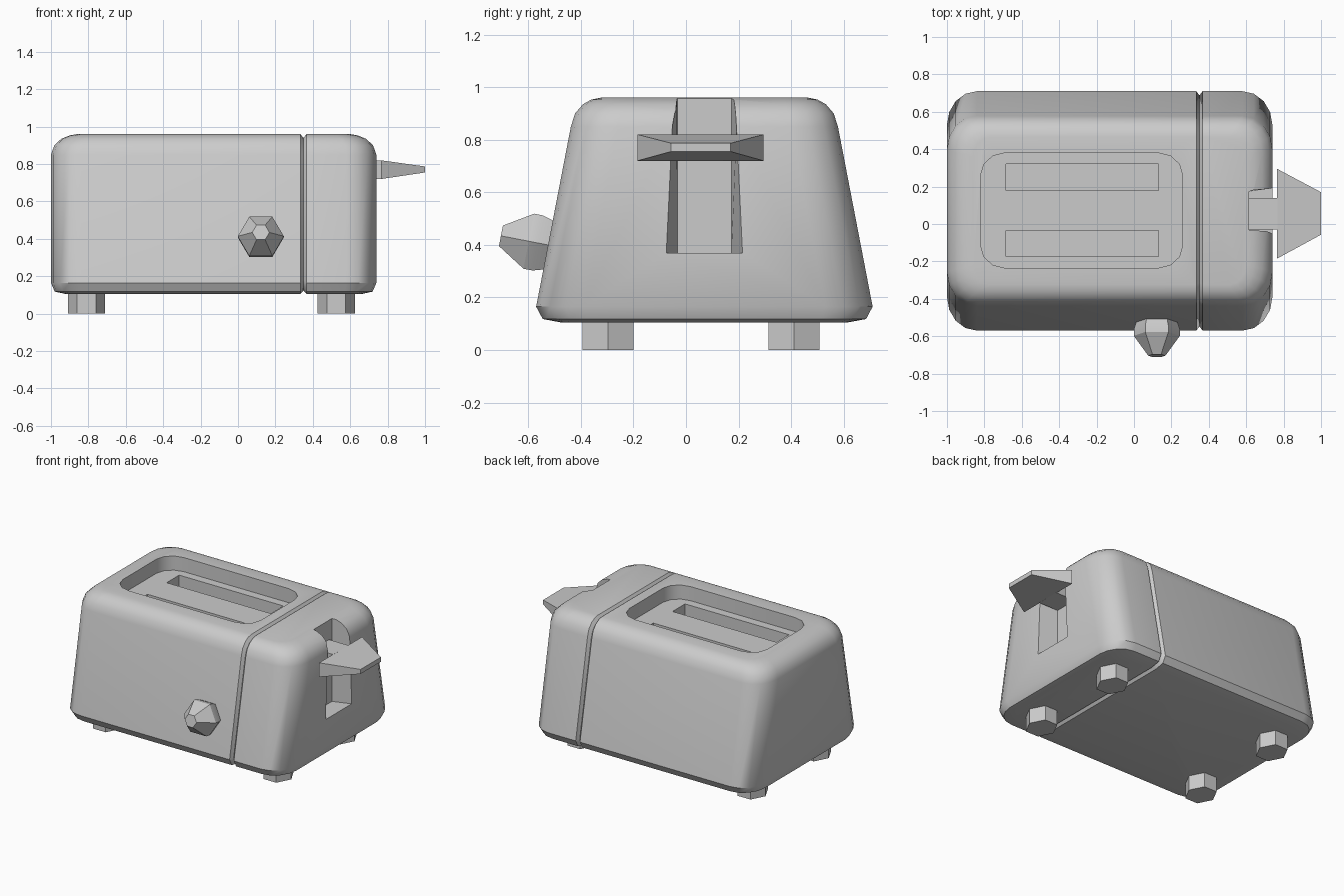
import bpy, bmesh, math
from mathutils import Vector

if "Cube" in bpy.data.objects:
    bpy.data.objects.remove(bpy.data.objects["Cube"])

CY = 0.07  # centre line of the body in y


def finish(name, bm, smooth=None):
    bmesh.ops.recalc_face_normals(bm, faces=bm.faces)
    me = bpy.data.meshes.new(name)
    bm.to_mesh(me)
    bm.free()
    ob = bpy.data.objects.new(name, me)
    bpy.context.collection.objects.link(ob)
    if smooth:
        shade(ob, smooth)
    return ob


def select(ob):
    bpy.ops.object.select_all(action='DESELECT')
    ob.select_set(True)
    bpy.context.view_layer.objects.active = ob


def shade(ob, angle):
    select(ob)
    bpy.ops.object.shade_smooth_by_angle(angle=math.radians(angle))


def loft(bm, rings):
    """Skin a list of equal-length point rings and cap both ends."""
    loops = [[bm.verts.new(p) for p in r] for r in rings]
    n = len(loops[0])
    for a, b in zip(loops, loops[1:]):
        for i in range(n):
            bm.faces.new((a[i], a[(i + 1) % n], b[(i + 1) % n], b[i]))
    bm.faces.new(loops[0])
    bm.faces.new(loops[-1])
    return bm


def rounded(x0, x1, y0, y1, rx, ry, z, seg):
    pts = []
    for k, (cx, cy) in enumerate(((x1 - rx, y1 - ry), (x0 + rx, y1 - ry),
                                  (x0 + rx, y0 + ry), (x1 - rx, y0 + ry))):
        for i in range(seg + 1):
            a = math.radians(90 * (k + i / seg))
            pts.append((cx + rx * math.cos(a), cy + ry * math.sin(a), z))
    return pts


def rect(x0, x1, y0, y1, z):
    return [(x0, y0, z), (x1, y0, z), (x1, y1, z), (x0, y1, z)]


def cut(target, bm, name):
    cutter = finish(name, bm)
    cutter.hide_render = True
    select(target)
    m = target.modifiers.new(name, 'BOOLEAN')
    m.operation = 'DIFFERENCE'
    m.solver = 'EXACT'
    m.object = cutter
    bpy.ops.object.modifier_apply(modifier=m.name)
    bpy.data.objects.remove(cutter)


# Body shell: z, end inset, half width
profile = [(.105, .08, .545), (.118, .02, .615), (.165, 0, .64), (.85, 0, .508),
           (.90, .018, .492), (.935, .055, .462), (.953, .10, .43), (.96, .14, .395)]
bm = loft(bmesh.new(), [
    rounded(-1 + i, .74 - i, CY - h, CY + h, .16 - i * .5, .18 - i * .5, z, 4)
    for z, i, h in profile])

# Groove around the body between the two housings
for x in (.333, .35, .367):
    bmesh.ops.bisect_plane(bm, geom=bm.verts[:] + bm.edges[:] + bm.faces[:],
                           plane_co=(x, 0, 0), plane_no=(1, 0, 0))
for v in bm.verts:
    if abs(v.co.x - .35) < .001:
        v.co.y = CY + (v.co.y - CY) * .965
        v.co.z = .53 + (v.co.z - .53) * .955
body = finish('body', bm)

# Top recess, then the two bread slots
cut(body, loft(bmesh.new(), [rounded(-.82, .26, -.235, .38, .13, .12, z, 3)
                             for z in (.86, 1.1)]), 'recess_cutter')
for y in (-.175, .18):
    cut(body, loft(bmesh.new(), [rect(-.685, .13, y, y + .14, z)
                                 for z in (.45, .9)]), 'slot_cutter')

# Flared lever channel in the right end
channel = []
for z, h in ((.37, .145), (1.1, .11)):
    channel.append([(.615, CY - .103, z), (.74, CY - h, z), (.9, CY - h - .03, z),
                    (.9, CY + h + .03, z), (.74, CY + h, z), (.615, CY + .103, z)])
cut(body, loft(bmesh.new(), channel), 'channel_cutter')
shade(body, 35)


# Lever: stem and tapered handle
def yz(x, y0, y1, z0, z1):
    return [(x, y0, z0), (x, y1, z0), (x, y1, z1), (x, y0, z1)]


finish('lever_stem', loft(bmesh.new(), [yz(x, -.03, .14, .72, .82) for x in (.61, .768)]))
finish('lever_handle', loft(bmesh.new(), [yz(.765, -.185, .295, .72, .82),
                                          yz(1, -.057, .17, .755, .787)]))

# Hexagonal knob standing square to the sloping front
axis = Vector((0, -.982, .19))
up = Vector((0, .19, .982))
centre = Vector((.122, -.598, .414))
rings = []
for s, r in ((-.12, .095), (-.035, .123), (0, .123), (.108, .046)):
    rings.append([centre + axis * s + Vector((1, 0, 0)) * r * math.cos(a) + up * r * math.sin(a)
                  for a in (math.radians(60 * i) for i in range(6))])
finish('knob', loft(bmesh.new(), rings), 30)

# Four hexagonal feet
for side, x in (('left', -.81), ('right', .525)):
    for end, y in (('front', -.297), ('back', .41)):
        rings = [[(x + .1 * math.cos(math.radians(60 * i)),
                   y + .112 * math.sin(math.radians(60 * i)), z) for i in range(6)]
                 for z in (0, .12)]
        finish(f'{end}_{side}_foot', loft(bmesh.new(), rings))
